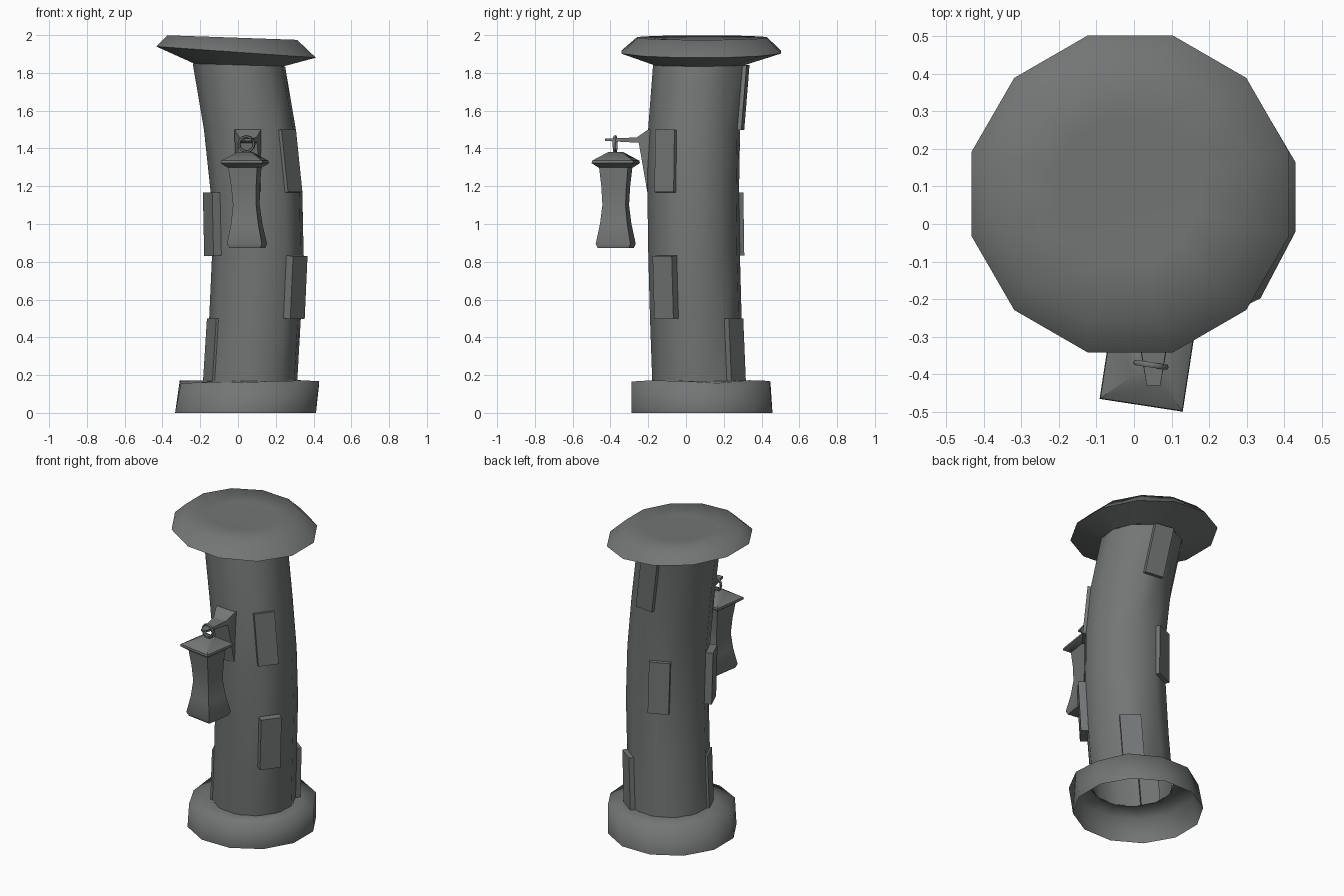
import bpy, bmesh, math, random
from mathutils import Vector, Matrix

if "Cube" in bpy.data.objects:
    bpy.data.objects.remove(bpy.data.objects["Cube"])

random.seed(4)
stone = bpy.data.materials.new("slate_grey")
stone.diffuse_color = (0.17, 0.18, 0.178, 1)
stone.use_nodes = True
stone.node_tree.nodes["Principled BSDF"].inputs["Base Color"].default_value = stone.diffuse_color


def finish(bm, name, angle):
    bm.normal_update()
    me = bpy.data.meshes.new(name)
    bm.to_mesh(me)
    bm.free()
    me.materials.append(stone)
    ob = bpy.data.objects.new(name, me)
    bpy.context.collection.objects.link(ob)
    bpy.ops.object.select_all(action='DESELECT')
    ob.select_set(True)
    bpy.context.view_layer.objects.active = ob
    bpy.ops.object.shade_smooth_by_angle(angle=math.radians(angle))
    return ob


def loft(rings, n, rot, bottom=False, top=False, jitter=0):
    """Skin rings (x, y, z, radius, slope along x), listed bottom to top."""
    bm = bmesh.new()
    loops = []
    for x, y, z, r, slope in rings:
        loop = []
        for k in range(n):
            a = math.radians(rot + 360 * k / n)
            rr = r + random.uniform(-jitter, jitter)
            dx = rr * math.cos(a)
            loop.append(bm.verts.new((x + dx, y + rr * math.sin(a), z + slope * dx)))
        loops.append(loop)
    grid = [[bm.faces.new((a[k], a[(k + 1) % n], b[(k + 1) % n], b[k])) for k in range(n)]
            for a, b in zip(loops, loops[1:])]
    if bottom:
        bm.faces.new(loops[0][::-1])
    if top:
        bm.faces.new(loops[-1])
    bm.normal_update()
    return bm, grid


# Bent column with raised bricks: (level, side, thickness)
column = [(.07, .065, .165, .246, 0), (.09, .052, .50, .245, 0), (.105, .043, .833, .245, 0),
          (.098, .038, 1.167, .245, 0), (.063, .043, 1.50, .246, -.01), (.005, .07, 1.842, .247, -.03)]
bm, grid = loft(column, 12, -52)
for level, side, t in [(0, 3, .03), (0, 8, .013), (1, 0, .045), (2, 8, .045),
                       (2, 5, .025), (3, 0, .02), (4, 4, .022)]:
    f = grid[level][side]
    push = f.normal.copy() * t
    new = bmesh.ops.extrude_discrete_faces(bm, faces=[f])['faces'][0]
    bmesh.ops.translate(bm, verts=new.verts, vec=push)
finish(bm, "column", 40)

# Open-bottomed base collar
bm, _ = loft([(.04, .085, 0, .386, 0), (.06, .072, .165, .38, 0), (.07, .065, .17, .245, 0)],
             12, 15, jitter=0)
for v in bm.verts:
    if .1 < v.co.z < .168:
        v.co += Vector([random.uniform(-.008, .008) for _ in range(3)])
finish(bm, "base_collar", 95)

# Tilted cap stone with a slightly sunken top
bm, _ = loft([(.005, .07, 1.842, .245, -.03), (-.01, .08, 1.91, .437, -.07),
              (-.03, .085, 1.987, .355, -.035), (-.02, .085, 1.982, .2, -.03)],
             12, 15, top=True)
finish(bm, "cap_stone", 75)

# Wall bracket with tapering arm: (y, z, half width)
bm = bmesh.new()
profile = [(-.17, 1.50, .07), (-.20, 1.50, .07), (-.262, 1.458, .045), (-.43, 1.452, .018),
           (-.43, 1.44, .018), (-.25, 1.43, .05), (-.205, 1.17, .066), (-.17, 1.17, .066)]
left = [bm.verts.new((.052 - w, y, z)) for y, z, w in profile]
right = [bm.verts.new((.052 + w, y, z)) for y, z, w in profile]
bm.faces.new(left)
bm.faces.new(right[::-1])
for i in range(len(profile)):
    j = (i + 1) % len(profile)
    bm.faces.new((left[i], right[i], right[j], left[j]))
bmesh.ops.triangulate(bm, faces=[f for f in bm.faces if len(f.verts) > 4])
bmesh.ops.recalc_face_normals(bm, faces=bm.faces)
finish(bm, "wall_bracket", 30)


# Square lantern, slightly turned: (z, half width, x centre)
def square_loft(name, rings):
    bm, _ = loft([(x, -.372, z, h * math.sqrt(2), 0) for z, h, x in rings],
                 4, 45 - 8.7, bottom=True, top=True)
    finish(bm, name, 40)


square_loft("lantern_body", [(.872, .083, .049), (.895, .093, .048), (1.0, .073, .046),
                             (1.1, .062, .044), (1.2, .067, .04), (1.305, .078, .036)])
square_loft("lantern_roof", [(1.298, .08, .036), (1.322, .112, .036),
                             (1.335, .11, .036), (1.38, .036, .038)])

# Hanging ring
bpy.ops.mesh.primitive_torus_add(major_segments=12, minor_segments=6, major_radius=.04,
                                 minor_radius=.008, location=(.045, -.375, 1.423),
                                 rotation=(math.pi / 2, 0, math.radians(-8.7)))
ring = bpy.context.object
ring.name = "hanging_ring"
ring.data.materials.append(stone)
bpy.ops.object.shade_smooth_by_angle(angle=math.radians(60))
